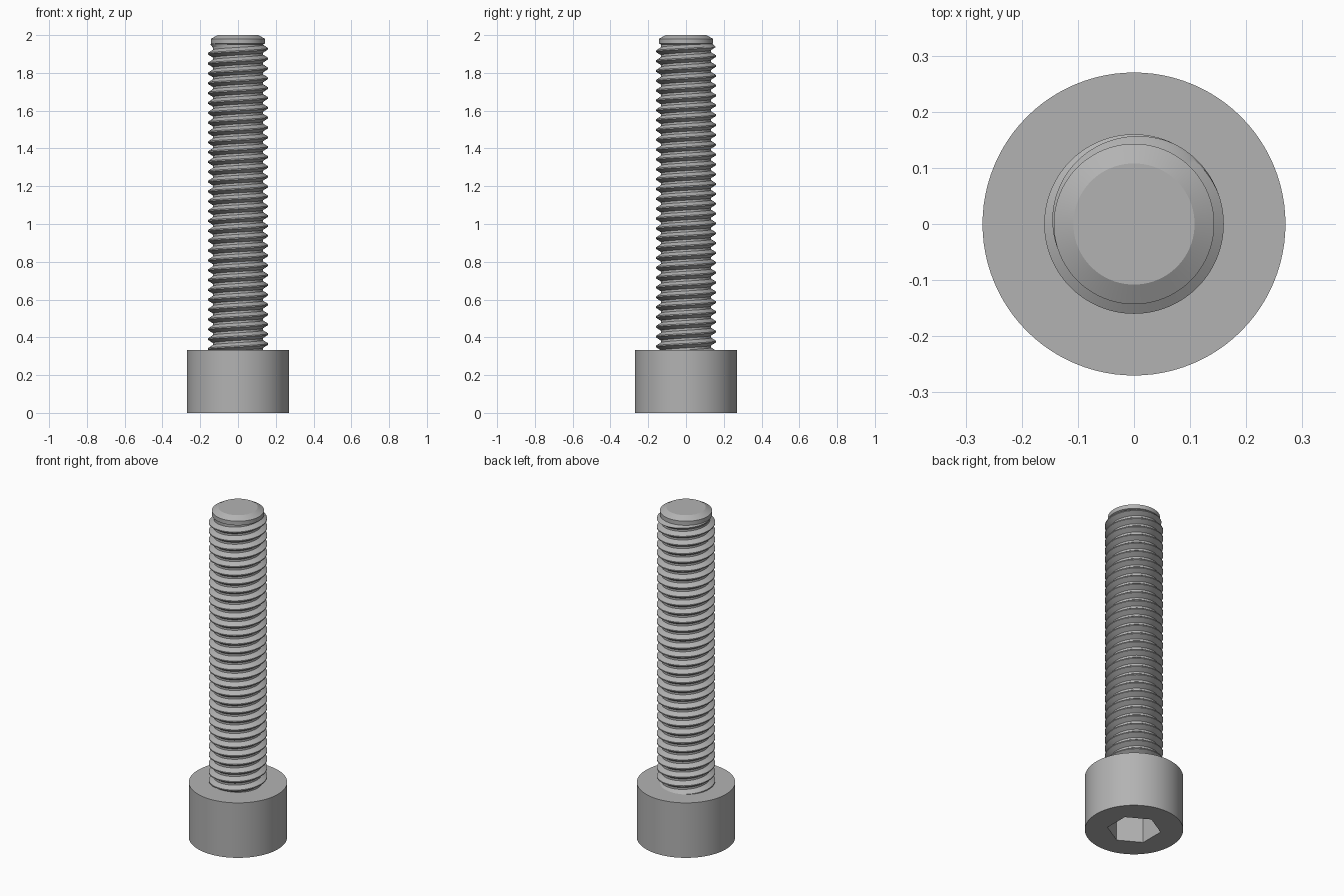
import bpy, bmesh
from math import sin, cos, pi, radians

cube = bpy.data.objects.get("Cube")
if cube:
    bpy.data.objects.remove(cube, do_unlink=True)

SEG = 96
HEAD_R, HEAD_H = 0.27, 0.333
HEX_R, HEX_DEPTH = 0.148, 0.167
ROOT_R, CREST_R = 0.133, 0.16
PITCH, THREAD_TOP = 0.0521, 1.965

steel = bpy.data.materials.new("grey steel")
steel.use_nodes = True
grey = (0.45, 0.45, 0.45, 1)
steel.diffuse_color = grey
steel.node_tree.nodes["Principled BSDF"].inputs["Base Color"].default_value = grey


def finish(name, bm):
    bmesh.ops.remove_doubles(bm, verts=bm.verts, dist=1e-5)
    bmesh.ops.recalc_face_normals(bm, faces=bm.faces)
    mesh = bpy.data.meshes.new(name)
    bm.to_mesh(mesh)
    bm.free()
    mesh.materials.append(steel)
    obj = bpy.data.objects.new(name, mesh)
    bpy.context.collection.objects.link(obj)
    bpy.ops.object.select_all(action='DESELECT')
    obj.select_set(True)
    bpy.context.view_layer.objects.active = obj
    bpy.ops.object.shade_smooth_by_angle(angle=radians(25))


def hexagon(a):
    # radius of a hexagon with corners at 30, 90, 150... degrees
    off = (a + pi / 6) % (pi / 3) - pi / 6
    return HEX_R * cos(pi / 6) / cos(off)


def circle(r):
    return lambda a: r


def stack(name, rows):
    """Join rings, each a radius function and a height, and cap both ends."""
    bm = bmesh.new()
    rings = []
    for radius, z in rows:
        ring = []
        for i in range(SEG):
            a = 2 * pi * i / SEG
            ring.append(bm.verts.new((radius(a) * cos(a), radius(a) * sin(a), z)))
        rings.append(ring)
    for low, high in zip(rings, rings[1:]):
        for i in range(SEG):
            j = (i + 1) % SEG
            bm.faces.new((low[i], low[j], high[j], high[i]))
    bm.faces.new(rings[0])
    bm.faces.new(rings[-1])
    finish(name, bm)


# Cylindrical head with a hexagonal socket in its underside
stack("socket_head", [(hexagon, HEX_DEPTH), (hexagon, 0), (circle(HEAD_R), 0),
                      (circle(HEAD_R), HEAD_H)])

# Chamfered plain tip above the thread
stack("shank_tip", [(circle(0.12), 1.945), (circle(0.143), 1.955),
                    (circle(0.143), 1.98), (circle(0.108), 2.0)])


# Right-handed helical thread that fades out below the tip
def thread():
    bm = bmesh.new()
    profile = [(0, ROOT_R), (0.22, ROOT_R), (0.55, CREST_R), (0.67, CREST_R)]
    start, turns = HEAD_H - 2 * PITCH, 35
    rows = []
    for turn in range(turns):
        for part, radius in profile:
            row = []
            for i in range(SEG + 1):
                a = 2 * pi * i / SEG
                z = start + PITCH * (turn + part + i / SEG)
                z = min(max(z, HEAD_H - 0.01), THREAD_TOP)
                fade = min(1, (THREAD_TOP - z) / (0.6 * PITCH))
                r = ROOT_R + (radius - ROOT_R) * fade
                row.append(bm.verts.new((r * cos(a), r * sin(a), z)))
            rows.append(row)
    for low, high in zip(rows, rows[1:]):
        for i in range(SEG):
            bm.faces.new((low[i], low[i + 1], high[i + 1], high[i]))
    bmesh.ops.dissolve_degenerate(bm, dist=1e-5, edges=bm.edges)
    finish("threaded_shank", bm)


thread()
